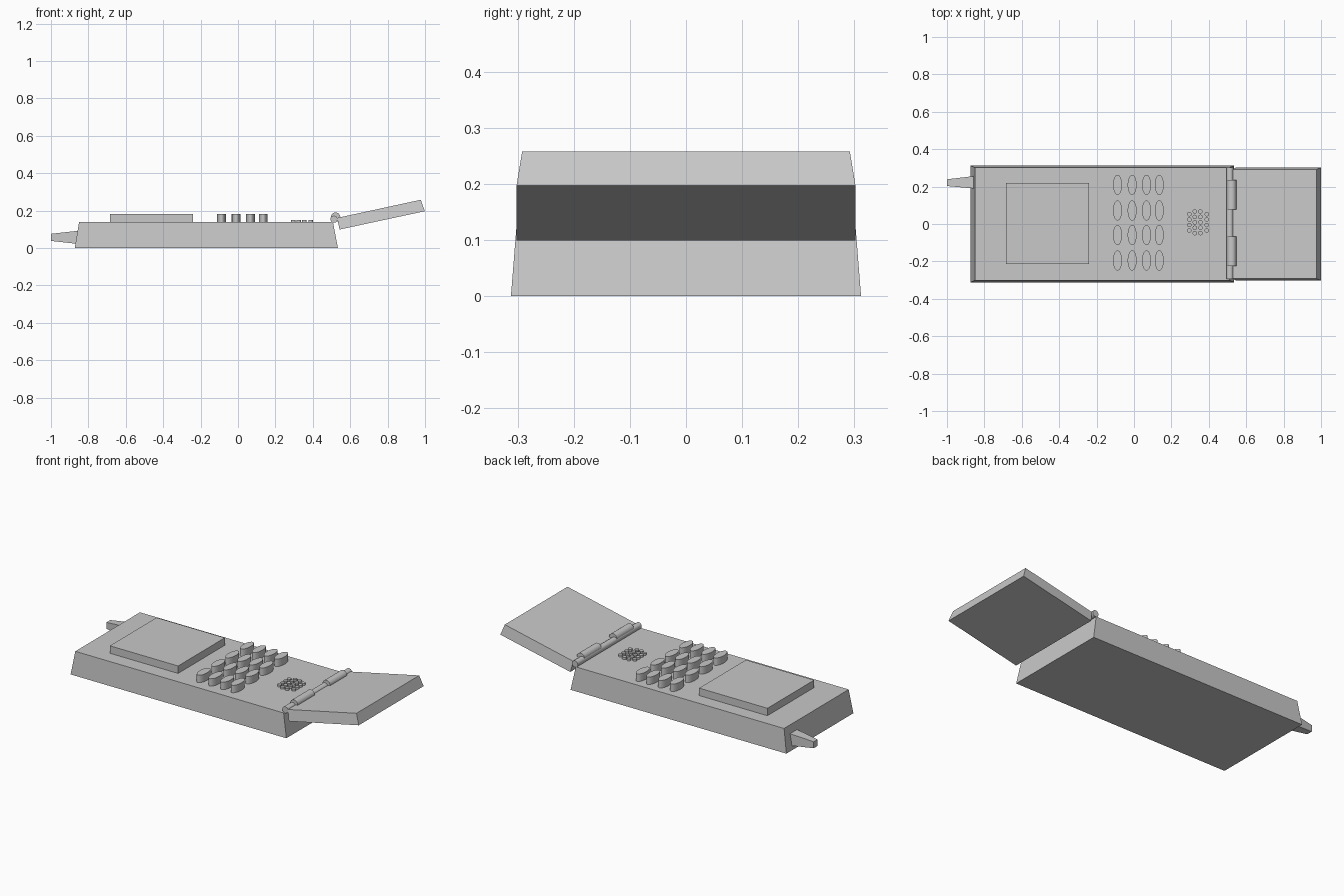
import bpy, bmesh, math
from mathutils import Matrix

if "Cube" in bpy.data.objects:
    bpy.data.objects.remove(bpy.data.objects["Cube"])

grey = bpy.data.materials.new("plain grey")
grey.diffuse_color = (0.58, 0.58, 0.58, 1)
grey.use_nodes = True
grey.node_tree.nodes["Principled BSDF"].inputs["Base Color"].default_value = grey.diffuse_color


def finish(name, bm, smooth=False):
    bmesh.ops.recalc_face_normals(bm, faces=bm.faces)
    if smooth:
        for f in bm.faces:
            f.smooth = True
        for e in bm.edges:
            e.smooth = e.calc_face_angle(3.0) < math.radians(35)
    mesh = bpy.data.meshes.new(name)
    bm.to_mesh(mesh)
    bm.free()
    mesh.materials.append(grey)
    ob = bpy.data.objects.new(name, mesh)
    bpy.context.collection.objects.link(ob)
    return ob


def loft(name, a, b):
    """Solid between two four-cornered outlines."""
    bm = bmesh.new()
    va = [bm.verts.new(p) for p in a]
    vb = [bm.verts.new(p) for p in b]
    bm.faces.new(va[::-1])
    bm.faces.new(vb)
    for i in range(4):
        j = (i + 1) % 4
        bm.faces.new((va[i], va[j], vb[j], vb[i]))
    return finish(name, bm)


def flat(x0, x1, y0, y1, z0, z1=None):
    """Outline lying across x and y, z running from z0 to z1 along x."""
    z1 = z0 if z1 is None else z1
    return [(x0, y0, z0), (x1, y0, z1), (x1, y1, z1), (x0, y1, z0)]


def upright(x, y0, y1, z0, z1):
    return [(x, y0, z0), (x, y1, z0), (x, y1, z1), (x, y0, z1)]


def peg(bm, x, y, rx, ry, z0, z1, sides):
    m = Matrix.Translation((x, y, (z0 + z1) / 2)) @ Matrix.Diagonal((rx, ry, z1 - z0, 1))
    bmesh.ops.create_cone(bm, cap_ends=True, segments=sides, radius1=1, radius2=1,
                          depth=1, matrix=m)


def rod(name, x, z, r, y0, y1):
    bm = bmesh.new()
    m = Matrix.Translation((x, (y0 + y1) / 2, z)) @ Matrix.Rotation(math.pi / 2, 4, 'X')
    bmesh.ops.create_cone(bm, cap_ends=True, segments=24, radius1=r, radius2=r,
                          depth=y1 - y0, matrix=m)
    return finish(name, bm, True)


TOP = 0.138

# tapered handset body
loft("body", flat(-0.873, 0.534, -0.312, 0.312, 0),
     flat(-0.85, 0.508, -0.301, 0.301, TOP))

# raised screen
loft("screen", flat(-0.685, -0.24, -0.215, 0.22, TOP - 0.01),
     flat(-0.685, -0.24, -0.215, 0.22, 0.182))

# tapered antenna stub
loft("antenna", upright(-0.855, 0.19, 0.256, 0.022, 0.092),
     upright(-1.0, 0.203, 0.239, 0.038, 0.076))

# oval keys
bm = bmesh.new()
for x in (-0.088, -0.01, 0.067, 0.135):
    for y in (0.209, 0.072, -0.059, -0.195):
        peg(bm, x, y, 0.024, 0.054, TOP - 0.01, 0.182, 24)
finish("keys", bm, True)

# speaker dots in staggered columns
bm = bmesh.new()
for x, count in ((0.296, 4), (0.325, 5), (0.355, 5), (0.389, 4)):
    for i in range(count):
        y = 0.009 + (i - (count - 1) / 2) * 0.029
        peg(bm, x, y, 0.012, 0.012, TOP - 0.01, 0.15, 12)
finish("speaker_dots", bm, True)

# open flip cover, sloping up and away from the body
loft("flip_cover", flat(0.543, 0.999, -0.302, 0.302, 0.099, 0.197),
     flat(0.53, 0.977, -0.292, 0.292, 0.161, 0.258))

# hinge pin and its two knuckles
rod("hinge_pin", 0.513, 0.154, 0.019, -0.293, 0.302)
for side, y0, y1 in (("front", -0.225, -0.066), ("back", 0.077, 0.235)):
    rod("hinge_knuckle_" + side, 0.522, 0.165, 0.025, y0, y1)
